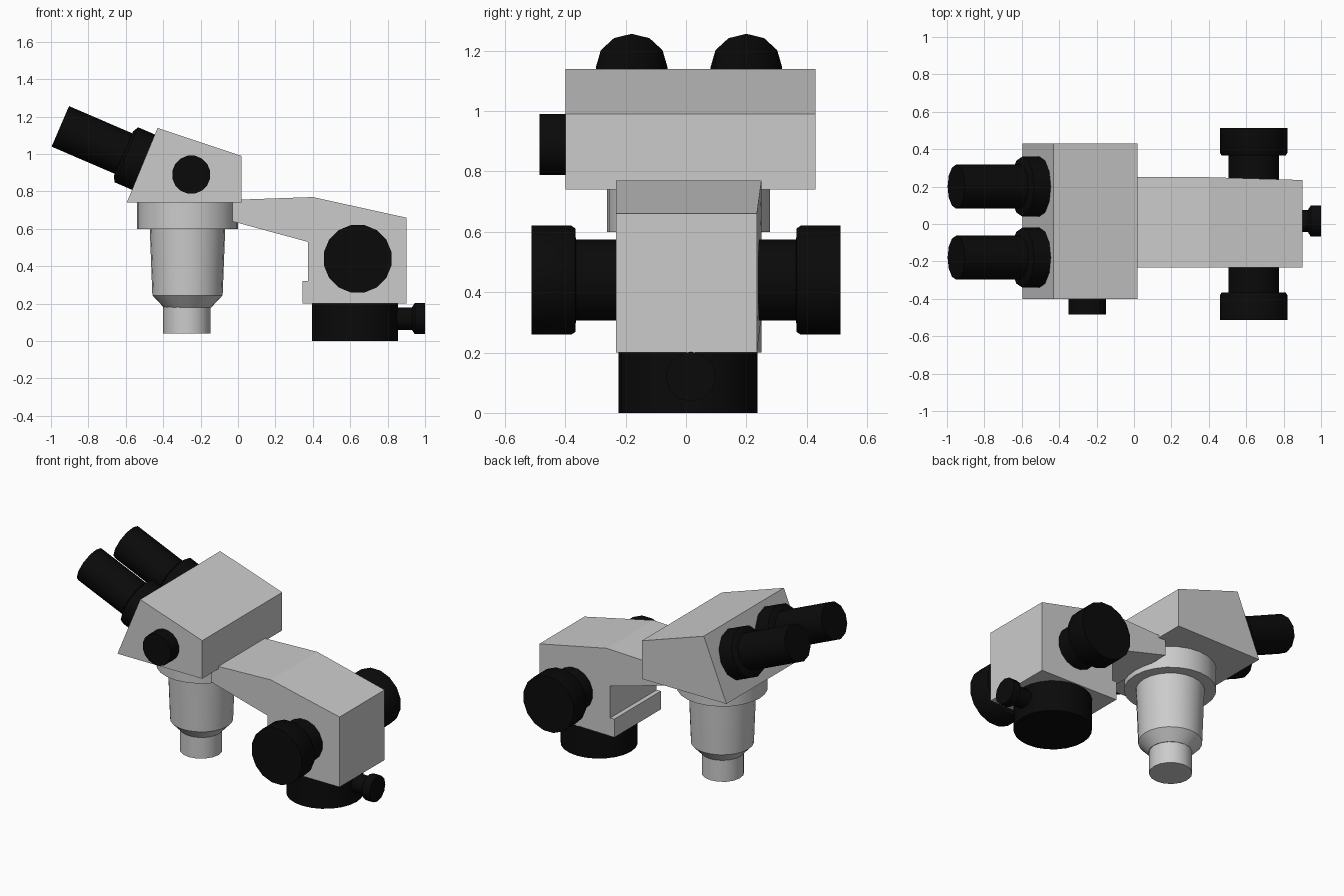
import bpy, bmesh, math
from mathutils import Vector

if "Cube" in bpy.data.objects:
    bpy.data.objects.remove(bpy.data.objects["Cube"])


def material(name, rgb):
    m = bpy.data.materials.new(name)
    m.diffuse_color = (*rgb, 1)
    m.use_nodes = True
    m.node_tree.nodes["Principled BSDF"].inputs["Base Color"].default_value = m.diffuse_color
    return m


GREY = material("light grey", (0.6, 0.6, 0.6))
BLACK = material("black", (0.003, 0.003, 0.003))


def finish(name, bm, mat, smooth=False):
    bmesh.ops.recalc_face_normals(bm, faces=bm.faces)
    me = bpy.data.meshes.new(name)
    bm.to_mesh(me)
    bm.free()
    me.materials.append(mat)
    ob = bpy.data.objects.new(name, me)
    bpy.context.collection.objects.link(ob)
    if smooth:
        bpy.ops.object.select_all(action='DESELECT')
        ob.select_set(True)
        bpy.context.view_layer.objects.active = ob
        bpy.ops.object.shade_smooth_by_angle(angle=math.radians(35))
    return ob


def prism(name, profile, y0, y1, mat):
    """Extrude an xz profile along y; y1 is a function of x."""
    bm = bmesh.new()
    a = [bm.verts.new((x, y0, z)) for x, z in profile]
    b = [bm.verts.new((x, y1(x), z)) for x, z in profile]
    bm.faces.new(a)
    bm.faces.new(b[::-1])
    n = len(a)
    for i in range(n):
        j = (i + 1) % n
        bm.faces.new((a[i], b[i], b[j], a[j]))
    return finish(name, bm, mat)


def turned(name, origin, axis, profile, mat, sides=16, turn=0.0):
    """Solid of revolution: profile holds (distance along axis, radius)."""
    axis = Vector(axis).normalized()
    u = axis.cross(Vector((0, 1, 0)))
    if u.length < 0.1:
        u = Vector((1, 0, 0))
    u.normalize()
    v = axis.cross(u)
    bm = bmesh.new()
    rings = []
    for d, r in profile:
        ring = []
        for i in range(sides):
            t = 2 * math.pi * (i + turn) / sides
            ring.append(bm.verts.new(Vector(origin) + axis * d
                                     + (u * math.cos(t) + v * math.sin(t)) * r))
        rings.append(ring)
    for p, q in zip(rings, rings[1:]):
        for i in range(sides):
            j = (i + 1) % sides
            bm.faces.new((p[i], p[j], q[j], q[i]))
    bm.faces.new(rings[0])
    bm.faces.new(rings[-1])
    return finish(name, bm, mat, True)


# Wedge-shaped viewing head
prism("viewing_head", [(-0.595, 0.74), (0.02, 0.74), (0.02, 0.99), (-0.43, 1.14)],
      -0.40, lambda x: 0.43, GREY)

# Support arm with focusing block and small lip at its lower inner edge
prism("support_arm", [(-0.03, 0.64), (0.375, 0.53), (0.375, 0.32), (0.345, 0.32),
                      (0.345, 0.20), (0.90, 0.20), (0.90, 0.66), (0.40, 0.77),
                      (-0.03, 0.755)],
      -0.232, lambda x: 0.25 - 0.03 * max(0, x - 0.4), GREY)

# Collar and objective below the head
turned("collar", (-0.27, 0.008, 0), (0, 0, 1), [(0.60, 0.27), (0.745, 0.27)], GREY, 24)
turned("objective_body", (-0.27, 0.008, 0), (0, 0, 1),
       [(0.18, 0.127), (0.245, 0.188), (0.61, 0.202)], GREY, 24)
turned("objective_lens", (-0.273, 0.008, 0), (0, 0, 1),
       [(0.04, 0.127), (0.20, 0.127)], GREY, 16)

# Eyepieces with wide rings, square to the sloping head face
for side, y in (("left", -0.18), ("right", 0.20)):
    turned("eyepiece_" + side, (-0.95, y, 1.148), (0.918, 0, -0.395),
           [(0, 0.118), (0.40, 0.118)], BLACK, 12)
    turned("eyepiece_ring_" + side, (-0.95, y, 1.148), (0.918, 0, -0.395),
           [(0.368, 0.13), (0.384, 0.16), (0.50, 0.16)], BLACK, 12)

# Small knob on the front of the head
turned("zoom_knob", (-0.25, -0.39, 0.89), (0, -1, 0),
       [(0, 0.103), (0.095, 0.103)], BLACK, 16, 0.5)

# Focus knobs on both sides of the block
for side, s in (("front", -1), ("back", 1)):
    turned("focus_knob_" + side, (0.64, 0, 0.44), (0, s, 0),
           [(0.22, 0.137), (0.365, 0.137), (0.367, 0.175), (0.38, 0.184), (0.512, 0.184)],
           BLACK, 16, 0.5)

# Round mounting base with clamp screw
turned("mounting_base", (0.626, 0.007, 0), (0, 0, 1), [(0, 0.23), (0.205, 0.23)], BLACK, 24)
turned("clamp_screw", (0, 0.016, 0.12), (1, 0, 0),
       [(0.82, 0.06), (0.93, 0.06), (0.945, 0.083), (1.0, 0.083)], BLACK, 12)
